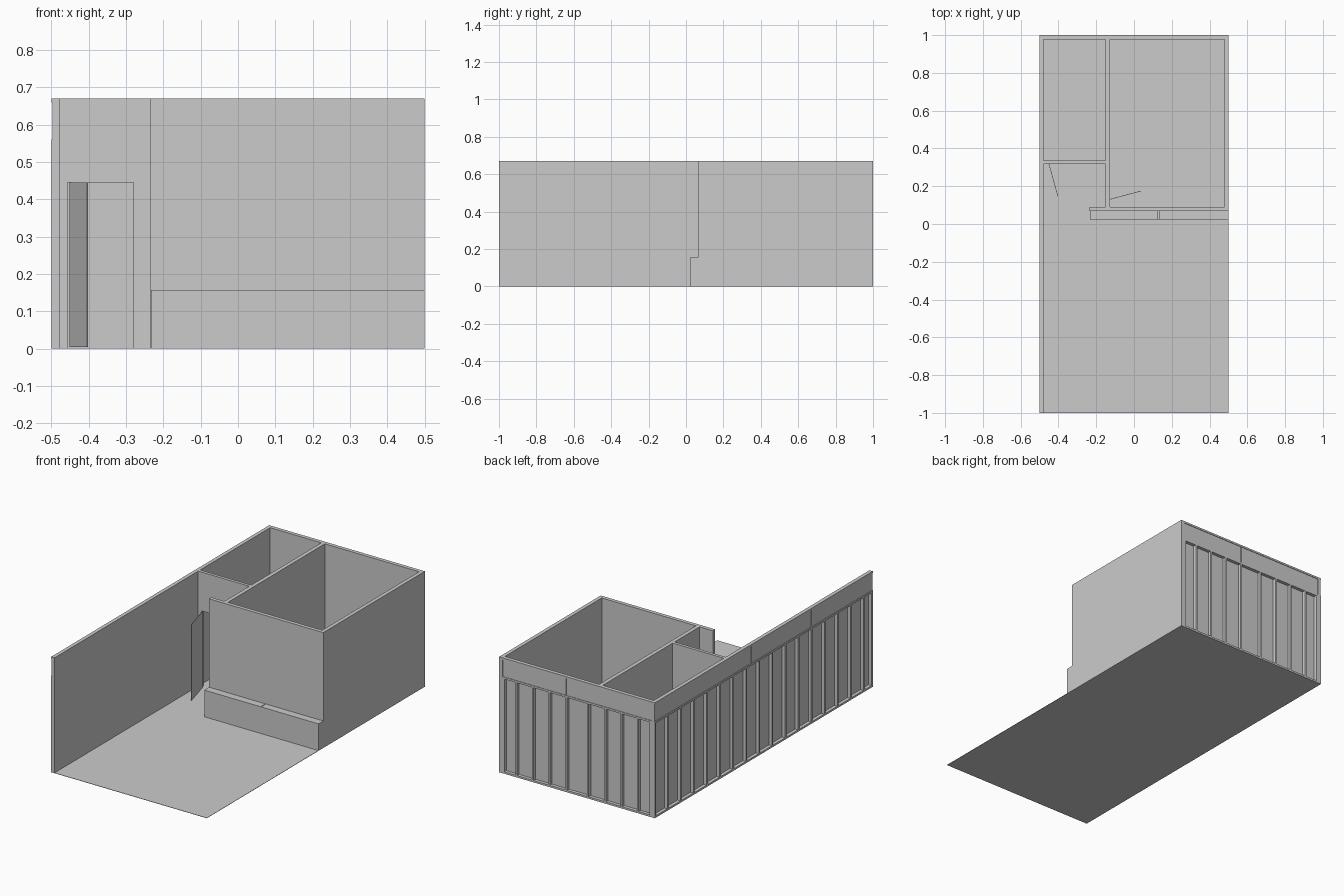
import bpy, bmesh, math
from mathutils import Matrix, Vector

if "Cube" in bpy.data.objects:
    bpy.data.objects.remove(bpy.data.objects["Cube"])

H = 0.67      # wall height
T = 0.003     # sheet thickness
S = 0.011     # timber thickness
DOOR_H = 0.445
BAND = 0.56   # underside of header band


def make_object(name, boxes, matrix=None):
    """One mesh made of (x0,x1,y0,y1,z0,z1) boxes."""
    bm = bmesh.new()
    for x0, x1, y0, y1, z0, z1 in boxes:
        m = (Matrix.Translation(((x0 + x1) / 2, (y0 + y1) / 2, (z0 + z1) / 2))
             @ Matrix.Diagonal((x1 - x0, y1 - y0, z1 - z0, 1)))
        bmesh.ops.create_cube(bm, size=1, matrix=m)
    me = bpy.data.meshes.new(name)
    bm.to_mesh(me)
    bm.free()
    ob = bpy.data.objects.new(name, me)
    bpy.context.collection.objects.link(ob)
    if matrix:
        ob.matrix_world = matrix
    return ob


def wall(name, axis, a0, a1, c0, c1, lo, hi, step=0.12, gap=None,
         caps=(False, False), seams=(), studs=None):
    """Stud wall along an axis; lo / hi say which sides carry a sheet."""
    def put(u0, u1, v0, v1, z0, z1):
        return (u0, u1, v0, v1, z0, z1) if axis == 'x' else (v0, v1, u0, u1, z0, z1)

    f0, f1 = c0 + (T if lo else 0), c1 - (T if hi else 0)
    b0, b1 = a0 + (T if caps[0] else 0), a1 - (T if caps[1] else 0)
    runs = [(b0, gap[0]), (gap[1], b1)] if gap else [(b0, b1)]
    frame = []

    # bottom plates, lower header plate and top plate
    for r0, r1 in runs:
        frame.append(put(r0, r1, f0, f1, 0, S))
    frame.append(put(b0, b1, f0, f1, BAND - S, BAND))
    frame.append(put(b0, b1, f0, f1, H - S, H))

    # recessed header boards with joints
    h0, h1 = f0 + (0 if lo else T), f1 - (0 if hi else T)
    edges = [b0] + list(seams) + [b1]
    for i in range(len(edges) - 1):
        e0 = edges[i] + (0.002 if i else 0)
        e1 = edges[i + 1] - (0.002 if i < len(edges) - 2 else 0)
        frame.append(put(e0, e1, h0, h1, BAND, H - S))

    # studs
    for r0, r1 in runs:
        if r1 - r0 < S:
            frame.append(put(r0, r1, f0, f1, S, BAND - S))
            continue
        pos = [r0 + S / 2, r1 - S / 2]
        if studs:
            pos += studs
        else:
            k = 1
            while r1 - k * step > r0 + 2 * S:
                pos.append(r1 - k * step)
                k += 1
        for p in pos:
            frame.append(put(p - S / 2, p + S / 2, f0, f1, S, BAND - S))
    if gap:
        frame.append(put(gap[0], gap[1], f0, f1, DOOR_H, DOOR_H + S))
    make_object(name + "_frame", frame)

    # facing sheets, left open at the doorway
    sheets = []
    for on, s0, s1 in ((lo, c0, c0 + T), (hi, c1 - T, c1)):
        if not on:
            continue
        if gap:
            sheets += [put(a0, gap[0], s0, s1, 0, H), put(gap[1], a1, s0, s1, 0, H),
                       put(gap[0], gap[1], s0, s1, DOOR_H, H)]
        else:
            sheets.append(put(a0, a1, s0, s1, 0, H))
    if caps[0]:
        sheets.append(put(a0, b0, f0, f1, 0, H))
    if caps[1]:
        sheets.append(put(b1, a1, f0, f1, 0, H))
    make_object(name + "_sheets", sheets)


# floor
make_object("floor", [(-0.5, 0.5, -1, 1, 0, 0.002)])

# outer walls: left and back show bare framing outside
wall("left_wall", 'y', -1, 1, -0.5, -0.478, False, True, seams=(-0.44, 0.11))
back_studs = [s * x for x in (0.07, 0.18, 0.284, 0.39) for s in (-1, 1)]
wall("back_wall", 'x', -0.478, 0.478, 0.978, 1, True, False,
     seams=(0.07,), studs=back_studs)
wall("right_wall", 'y', 0.09, 1, 0.478, 0.5, True, True)
wall("front_wall", 'x', -0.235, 0.5, 0.068, 0.09, True, True, caps=(True, True))

# inner partitions with doorways
wall("middle_partition", 'y', 0.09, 0.978, -0.15, -0.127, True, True,
     gap=(0.13, 0.305))
wall("side_partition", 'x', -0.478, -0.15, 0.318, 0.336, True, True,
     gap=(-0.457, -0.28))

# open door leaves, hinged at the partitions
def door(name, p, q):
    d = Vector(q) - Vector(p)
    m = Matrix.Translation((p[0], p[1], 0)) @ Matrix.Rotation(math.atan2(d.y, d.x), 4, 'Z')
    make_object(name, [(0, d.length, -0.0015, 0.0015, 0.004, DOOR_H)], m)

door("side_door", (-0.45, 0.317), (-0.403, 0.147))
door("middle_door", (-0.13, 0.13), (0.038, 0.175))

# low boxed ledge along the front wall: framing, facing and two-piece top
LZ = 0.157
X0, X1, Y0, Y1 = -0.233, 0.5, 0.024, 0.068
ledge = [(X0 + T, X1 - T, Y0 + T, Y1, 0, S)]
for i in range(7):
    x = X0 + T + i * (X1 - X0 - 2 * T - S) / 6
    ledge.append((x, x + S, Y0 + T, Y1, S, LZ - S))
make_object("ledge_frame", ledge)
make_object("ledge_facing", [(X0, X1, Y0, Y0 + T, 0, LZ),
                             (X0, X0 + T, Y0 + T, Y1, 0, LZ),
                             (X1 - T, X1, Y0 + T, Y1, 0, LZ)])
make_object("ledge_top", [(X0 + T, 0.128, Y0 + T, Y1, LZ - S, LZ),
                          (0.132, X1 - T, Y0 + T, Y1, LZ - S, LZ)])
